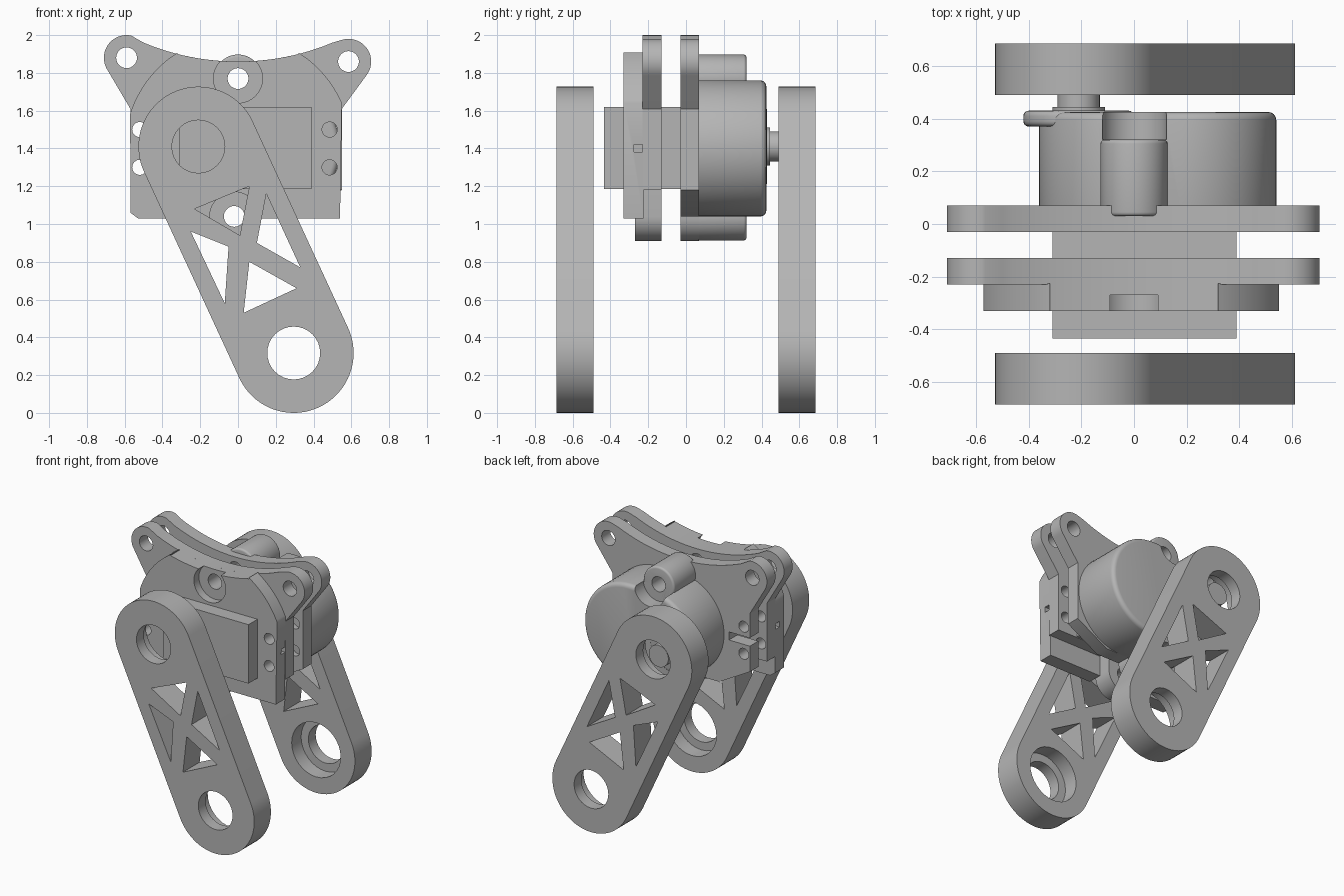
import bpy, bmesh
from math import radians, cos, sin, sqrt

if "Cube" in bpy.data.objects:
    bpy.data.objects.remove(bpy.data.objects["Cube"])

grey = bpy.data.materials.new("plain grey")
grey.use_nodes = True
tone = (0.46, 0.46, 0.46, 1)
grey.diffuse_color = tone
grey.node_tree.nodes["Principled BSDF"].inputs["Base Color"].default_value = tone


def arc(c, r, a, b, n=24):
    """Points along an arc in the XZ plane, angles in degrees."""
    return [(c[0] + r * cos(radians(a + (b - a) * i / n)),
             c[1] + r * sin(radians(a + (b - a) * i / n))) for i in range(n + 1)]


def circle(c, r, n=48):
    return arc(c, r, 0, 360, n)[:-1]


def rect(x0, x1, z0, z1):
    return [(x0, z0), (x1, z0), (x1, z1), (x0, z1)]


def prism(name, pts, y0, y1):
    """Extrude an XZ outline from y0 to y1."""
    bm = bmesh.new()
    face = bm.faces.new([bm.verts.new((x, y0, z)) for x, z in pts])
    new = bmesh.ops.extrude_face_region(bm, geom=[face])["geom"]
    moved = [v for v in new if isinstance(v, bmesh.types.BMVert)]
    bmesh.ops.translate(bm, verts=moved, vec=(0, y1 - y0, 0))
    bmesh.ops.recalc_face_normals(bm, faces=bm.faces)
    mesh = bpy.data.meshes.new(name)
    bm.to_mesh(mesh)
    bm.free()
    mesh.materials.append(grey)
    obj = bpy.data.objects.new(name, mesh)
    bpy.context.collection.objects.link(obj)
    return obj


def activate(obj):
    bpy.ops.object.select_all(action="DESELECT")
    obj.select_set(True)
    bpy.context.view_layer.objects.active = obj


def combine(obj, outlines, operation="DIFFERENCE"):
    """Cut or add a list of (outline, y0, y1) prisms."""
    for pts, y0, y1 in outlines:
        tool = prism("cutter", pts, y0, y1)
        tool.hide_render = True
        mod = obj.modifiers.new("boolean", "BOOLEAN")
        mod.operation = operation
        mod.solver = "EXACT"
        mod.object = tool
        activate(obj)
        bpy.ops.object.modifier_apply(modifier=mod.name)
        bpy.data.objects.remove(tool)


def soften(obj, width):
    mod = obj.modifiers.new("bevel", "BEVEL")
    mod.width = width
    mod.segments = 4
    mod.limit_method = "ANGLE"
    mod.angle_limit = radians(50)
    activate(obj)
    bpy.ops.object.modifier_apply(modifier=mod.name)


def smooth(obj):
    activate(obj)
    bpy.ops.object.shade_smooth_by_angle(angle=radians(30))


# Shared positions
AXLE, FOOT = (-0.21, 1.41), (0.295, 0.317)
TOP_BOLT, LOW_BOLT = (0, 1.77), (-0.02, 1.04)
EAR_L, EAR_R = (-0.59, 1.88), (0.585, 1.86)
HUB = (0, 1.4)
bolts = [TOP_BOLT, LOW_BOLT]
tabs = [(x, z) for x in (-0.52, 0.485) for z in (1.3, 1.5)]


def holes(centres, r, y0=-1, y1=1):
    return [(circle(c, r, 32), y0, y1) for c in centres]


def saddle(half):
    """Concave top edge, running left to right."""
    xs = [half * (i / 12 - 1) for i in range(25)]
    return [(x, 3.16 - sqrt(1.69 - x * x)) for x in xs]


# Pair of leg links with trussed windows
link = arc(AXLE, 0.317, 25, 205, 40) + arc(FOOT, 0.317, 205, 385, 40)
windows = [
    [(0.06, 1.2), (-0.23, 1.08), (0.01, 0.94)],
    [(-0.25, 0.96), (-0.05, 0.88), (-0.07, 0.58)],
    [(0.15, 1.16), (0.33, 0.77), (0.1, 0.9)],
    [(0.06, 0.8), (0.31, 0.66), (0.03, 0.53)],
]
for name, side in (("front_link", -1), ("back_link", 1)):
    obj = prism(name, link, side * 0.49, side * 0.685)
    combine(obj, [(w, -1, 1) for w in windows])
    combine(obj, holes([AXLE, FOOT], 0.14))
    combine(obj, holes([AXLE, FOOT], 0.2, side * 0.4, side * 0.6))
    smooth(obj)

# Two eared bracket plates
top_edge = arc(EAR_L, 0.12, 211, 78) + saddle(0.5) + arc(EAR_R, 0.12, 105, -38)
outline = top_edge + [(0.55, 1.61), (0.55, 1.18), (-0.57, 1.18), (-0.57, 1.61)]
rear_outline = top_edge + [(0.55, 1.61), (0.55, 1.18), (0.3, 1.04),
                           (-0.32, 1.04), (-0.57, 1.18), (-0.57, 1.61)]
lug = arc(LOW_BOLT, 0.13, 180, 360) + [(0.11, 1.25), (-0.15, 1.25)]
for name, pts, y0, y1 in (("front_plate", outline, -0.23, -0.13),
                          ("rear_plate", rear_outline, -0.03, 0.07)):
    obj = prism(name, pts, y0, y1)
    lug_front = -0.27 if name == "front_plate" else y0
    combine(obj, [(lug, lug_front, y1)], "UNION")
    combine(obj, holes([EAR_L, EAR_R] + bolts, 0.055) + holes(tabs, 0.04))
    if name == "rear_plate":
        combine(obj, [(rect(-0.7, -0.4, 1.37, 1.43), -1, 1)])
    smooth(obj)

# Raised front cover with bolt recesses and side grooves
cover = (arc(HUB, 0.6, 162, 122.2) + saddle(0.32) + arc(HUB, 0.6, 57.8, 23.6)
         + [(0.54, 1.03), (-0.53, 1.03), (-0.57, 1.06)])
obj = prism("front_cover", cover, -0.33, -0.225)
combine(obj, holes(bolts, 0.13, -0.5, -0.27) + holes(bolts, 0.055) + holes(tabs, 0.04))
combine(obj, [(rect(a, b, 1.38, 1.42), -0.275, -0.2)
              for a, b in ((-0.7, -0.48), (0.45, 0.7))])
smooth(obj)

# Motor box through the plates
prism("motor_box", rect(-0.31, 0.39, 1.185, 1.62), -0.435, 0.02)

# Rounded gear housing with bolt lobes
shell = arc((0, 1.4), 0.36, 90, 270, 32) + arc((0.18, 1.4), 0.36, -90, 90, 32)
obj = prism("gear_housing", shell, 0.01, 0.425)
soften(obj, 0.03)
combine(obj, holes(bolts, 0.125, 0.32, 0.6) + holes(bolts, 0.055))
smooth(obj)
for name, centre in (("top_lobe", TOP_BOLT), ("bottom_lobe", LOW_BOLT)):
    obj = prism(name, circle(centre, 0.127), 0.03, 0.32)
    soften(obj, 0.015)
    combine(obj, holes([centre], 0.055))
    smooth(obj)

# Output boss and axle
obj = prism("axle_boss", circle(AXLE, 0.21), 0.37, 0.43)
soften(obj, 0.02)
smooth(obj)
for name, r, y1 in (("axle_flare", 0.1, 0.445), ("axle", 0.08, 0.62)):
    smooth(prism(name, circle(AXLE, r), 0.4, y1))
